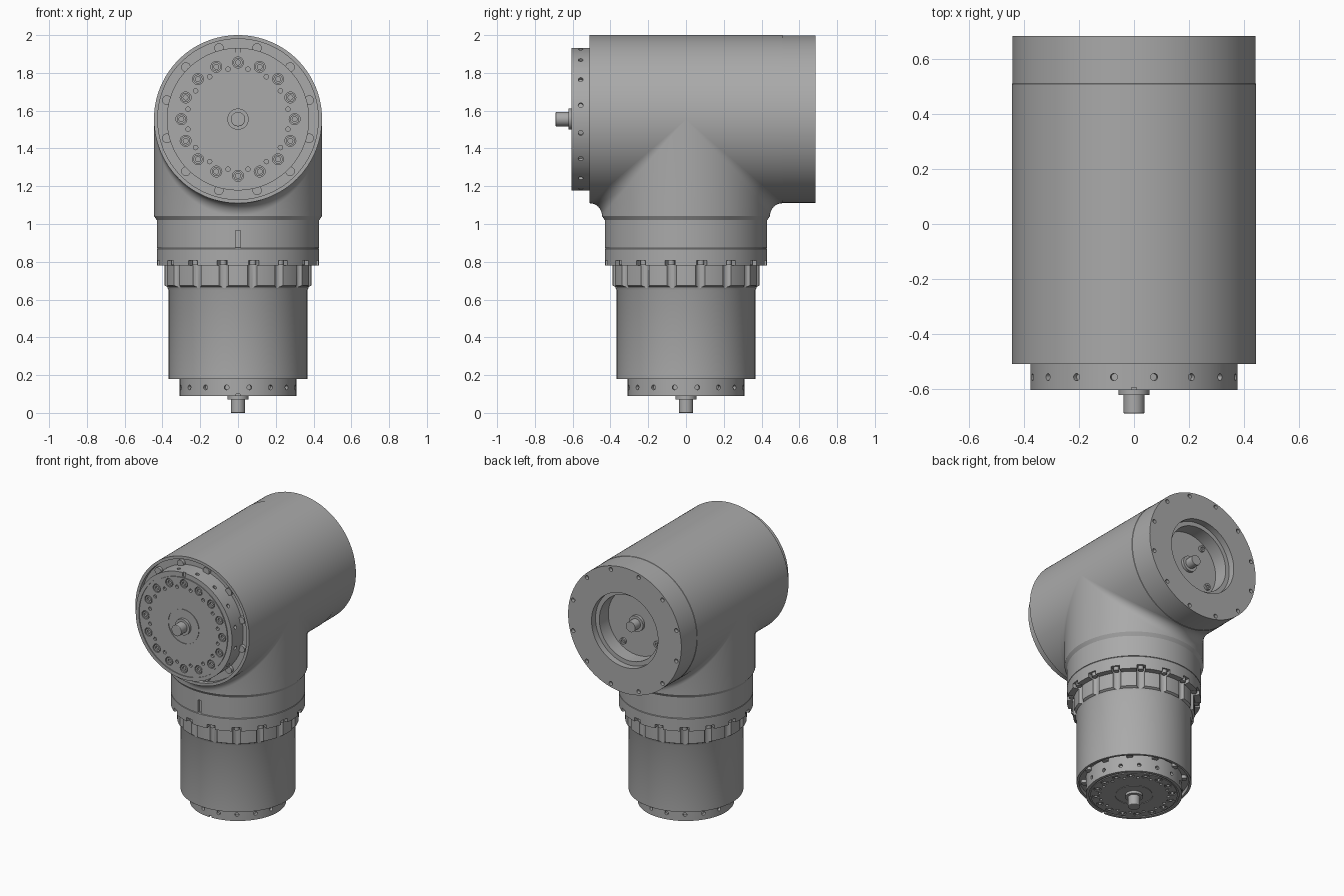
import bpy, bmesh
from math import pi, sin, cos, radians
from mathutils import Matrix, Vector

if "Cube" in bpy.data.objects:
    bpy.data.objects.remove(bpy.data.objects["Cube"])

metal = bpy.data.materials.new("grey metal")
metal.use_nodes = True
GREY = (0.40, 0.40, 0.40, 1)
metal.diffuse_color = GREY
metal.node_tree.nodes["Principled BSDF"].inputs["Base Color"].default_value = GREY

T = Matrix.Translation
SEG = 128
R = 0.445        # housing radius
AXIS_Z = 1.555   # height of the horizontal axis


def revolve(bm, profile, m=Matrix(), seg=SEG):
    """Spin (radius, height) points around local z; the ends close on the axis."""
    rings = []
    for r, h in profile:
        if r == 0:
            rings.append([bm.verts.new(m @ Vector((0, 0, h)))] * seg)
        else:
            rings.append([bm.verts.new(m @ Vector((r * cos(2 * pi * i / seg),
                          r * sin(2 * pi * i / seg), h))) for i in range(seg)])
    for a, b in zip(rings, rings[1:]):
        for i in range(seg):
            j = (i + 1) % seg
            bm.faces.new(list(dict.fromkeys((a[i], a[j], b[j], b[i]))))


def rod(bm, r, low, high, m=Matrix(), seg=20):
    revolve(bm, [(0, low), (r, low), (r, high), (0, high)], m, seg)


def box(bm, size, m):
    bmesh.ops.create_cube(bm, size=1, matrix=m @ Matrix.Diagonal((*size, 1)))


def around(count, radius, offset=0.0):
    """Matrices spaced around z, local x pointing outward."""
    for k in range(count):
        yield Matrix.Rotation(radians(offset) + 2 * pi * k / count, 4, 'Z') @ T((radius, 0, 0))


def finish(name, bm, m=Matrix(), smooth=True):
    bmesh.ops.recalc_face_normals(bm, faces=bm.faces)
    mesh = bpy.data.meshes.new(name)
    bm.to_mesh(mesh)
    bm.free()
    mesh.materials.append(metal)
    ob = bpy.data.objects.new(name, mesh)
    ob.matrix_world = m
    bpy.context.collection.objects.link(ob)
    if smooth:
        shade(ob)
    return ob


def activate(ob):
    bpy.ops.object.select_all(action='DESELECT')
    ob.select_set(True)
    bpy.context.view_layer.objects.active = ob


def shade(ob):
    activate(ob)
    bpy.ops.object.shade_smooth_by_angle(angle=radians(30))


def carve(ob, bm):
    """Subtract the cutter mesh, given in the object's own space."""
    cutter = finish("cutter", bm, ob.matrix_world.copy(), smooth=False)
    cutter.hide_render = True
    mod = ob.modifiers.new("carve", 'BOOLEAN')
    mod.operation, mod.solver, mod.object = 'DIFFERENCE', 'EXACT', cutter
    activate(ob)
    bpy.ops.object.modifier_apply(modifier=mod.name)
    bpy.data.objects.remove(cutter)
    shade(ob)


# Horizontal housing, with a recessed front rim and a stepped bore at the back
lying = T((0, 0, AXIS_Z)) @ Matrix.Rotation(-pi / 2, 4, 'X')
bm = bmesh.new()
revolve(bm, [(0, -.48), (.425, -.48), (.425, -.51), (R, -.51), (R, .51), (.443, .512),
             (.443, .685), (.26, .685), (.26, .64), (.23, .64), (.23, .54), (0, .54)])
housing = finish("housing", bm, lying)
cut = bmesh.new()
for m in around(12, .418, 15):
    rod(cut, .014, .66, .70, m)
carve(housing, cut)

# Shaft stub and screws inside the rear bore
bm = bmesh.new()
revolve(bm, [(0, .53), (.055, .53), (.055, .56), (.036, .56), (.036, .62), (0, .62)], seg=40)
for m in list(around(4, .19, 55))[:3]:
    revolve(bm, [(0, .53), (.022, .53), (.022, .555), (.011, .555), (.011, .545), (0, .545)], m, 20)
finish("rear_shaft_and_screws", bm, lying)

# Neck, blended into the housing by a rolling-ball fillet
FILLET = .065
bm = bmesh.new()
rows = []
for i in range(SEG):
    c, s = cos(2 * pi * i / SEG), sin(2 * pi * i / SEG)
    centre = Vector(((R + FILLET) * c, (R + FILLET) * s, AXIS_Z - (R + FILLET) * abs(s)))
    side, under = Vector((c, s, 0)), Vector((c, 0, -abs(s)))
    row = [Vector((.43 * c, .43 * s, 1.02)), Vector((R * c, R * s, 1.043))]
    row += [centre - FILLET * side.lerp(under, k / 8).normalized() for k in range(9)]
    rows.append([bm.verts.new(p) for p in row])
for i, a in enumerate(rows):
    b = rows[(i + 1) % SEG]
    for k in range(len(a) - 1):
        bm.faces.new((a[k], b[k], b[k + 1], a[k + 1]))
finish("neck_blend", bm)

# Collar below the neck, with a witness slot at the front
bm = bmesh.new()
revolve(bm, [(0, .873), (.43, .873), (.43, 1.03), (0, 1.03)])
collar = finish("neck_collar", bm)
cut = bmesh.new()
box(cut, (.025, .03, .12), T((0, -.43, .905)))
carve(collar, cut)

# Lower body: clamp flange, scalloped ring, barrel and recessed bottom rim
bm = bmesh.new()
revolve(bm, [(0, .21), (.352, .21), (.352, .18), (.368, .18), (.368, .65), (.375, .667),
             (.39, .675), (.39, .78), (.43, .78), (.43, .868), (.425, .875), (0, .875)])
body = finish("lower_body", bm)
cut = bmesh.new()
for m in around(16, .40, 11.25):
    # D-shaped slot: round inside, open to the outside
    outline = [(.028 * cos(a), .028 * sin(a)) for a in
               [pi / 2 + pi * k / 10 for k in range(11)]] + [(.06, -.028), (.06, .028)]
    low, high = [[cut.verts.new(m @ Vector((x, y, z))) for x, y in outline] for z in (.653, .808)]
    cut.faces.new(low)
    cut.faces.new(high)
    for k in range(len(low)):
        j = (k + 1) % len(low)
        cut.faces.new((low[k], low[j], high[j], high[k]))
carve(body, cut)

# Clamp screws sitting in the slots
bm = bmesh.new()
for m in around(16, .402, 11.25):
    rod(bm, .018, .782, .815, m, 16)
finish("clamp_screws", bm)


def output_joint(name, m, s, h):
    """Output flange with screws, hub and shaft; local z points outward."""
    bm = bmesh.new()
    revolve(bm, [(0, -.035), (.377 * s, -.035), (.377 * s, h), (.352 * s, h), (.352 * s, h - .006),
                 (.34 * s, h - .006), (.34 * s, h), (.122, h), (.122, h - .004), (.117, h - .004),
                 (.117, h), (.056, h), (.056, h + .018), (.038, h + .018), (.038, .178),
                 (.035, .18), (0, .18)])
    flange = finish(name + "_output_flange", bm, m)
    cut = bmesh.new()
    for q in around(16, .3 * s, 0):
        rod(cut, .029 * s, h - .02, h + .02, q)
    for q in around(16, .27 * s, 11.25):
        rod(cut, .012 * s, h - .015, h + .02, q, 12)
    for q in around(16, .377 * s, 11.25):
        rod(cut, .013, -.02, .02, q @ T((0, 0, h / 2)) @ Matrix.Rotation(pi / 2, 4, 'Y'), 14)
    box(cut, (.02, .05, .02), T((0, .37 * s, h)))
    carve(flange, cut)

    # Sunken socket-head screws
    bm = bmesh.new()
    for q in around(16, .3 * s, 0):
        revolve(bm, [(0, h - .025), (.024 * s, h - .025), (.024 * s, h - .002), (.013 * s, h - .002),
                     (.013 * s, h - .014), (0, h - .014)], q, 18)
    finish(name + "_flange_screws", bm, m)

    # Housing screws in the recessed rim
    bm = bmesh.new()
    for q in around(12, .39 * s, 15):
        rod(bm, .025 * s, -.035, -.008, q)
    finish(name + "_rim_screws", bm, m)


output_joint("front", T((0, -.51, AXIS_Z)) @ Matrix.Rotation(pi / 2, 4, 'X'), 1, .095)
output_joint("bottom", T((0, 0, .18)) @ Matrix.Rotation(pi, 4, 'X'), .82, .09)
